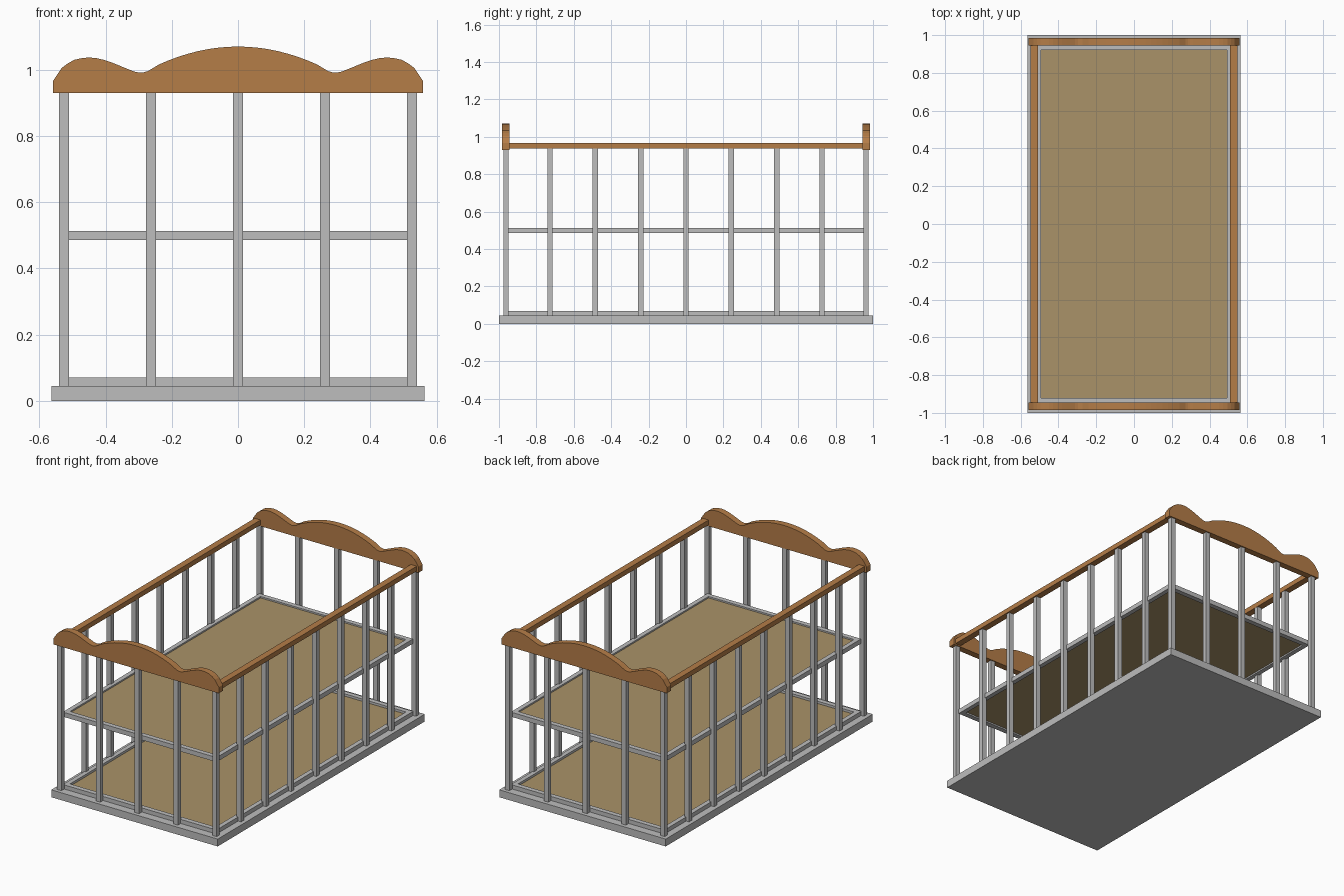
import bpy, bmesh

if "Cube" in bpy.data.objects:
    bpy.data.objects.remove(bpy.data.objects["Cube"])


def material(name, rgb):
    m = bpy.data.materials.new(name)
    m.diffuse_color = (*rgb, 1)
    m.use_nodes = True
    m.node_tree.nodes["Principled BSDF"].inputs["Base Color"].default_value = m.diffuse_color
    return m


GREY = material("grey metal", (0.51, 0.51, 0.51))
WOOD = material("warm wood", (0.46, 0.205, 0.064))
TAN = material("tan board", (0.40, 0.29, 0.14))


def finish(bm, name, mat):
    bmesh.ops.recalc_face_normals(bm, faces=bm.faces)
    me = bpy.data.meshes.new(name)
    bm.to_mesh(me)
    bm.free()
    me.materials.append(mat)
    ob = bpy.data.objects.new(name, me)
    bpy.context.collection.objects.link(ob)
    return ob


def box(name, lo, hi, mat):
    bm = bmesh.new()
    bmesh.ops.create_cube(bm, size=1)
    for v in bm.verts:
        v.co = [(a + b) / 2 + c * (b - a) for a, b, c in zip(lo, hi, v.co)]
    return finish(bm, name, mat)


def ring(name, outer, inner, z0, z1, mat):
    """Rectangular frame with an open middle."""
    bm = bmesh.new()
    corners = [(-1, -1), (1, -1), (1, 1), (-1, 1)]
    loops = [[bm.verts.new((sx * w, sy * d, z)) for sx, sy in corners]
             for (w, d), z in ((outer, z0), (outer, z1), (inner, z1), (inner, z0))]
    for k in range(4):
        a, b = loops[k], loops[(k + 1) % 4]
        for i in range(4):
            j = (i + 1) % 4
            bm.faces.new((a[i], a[j], b[j], b[i]))
    return finish(bm, name, mat)


# base slab
box("base_slab", (-0.563, -1, 0), (0.563, 1, 0.045), GREY)

# lower and middle frames with their boards
for name, z0, z1, p0, p1 in (("lower", 0.045, 0.07, 0.045, 0.056),
                             ("middle", 0.485, 0.513, 0.494, 0.504)):
    ring(name + "_frame", (0.52, 0.95), (0.492, 0.92), z0, z1, GREY)
    box(name + "_board", (-0.493, -0.921, p0), (0.493, 0.921, p1), TAN)


# upright bars
def post(name, x, y, top):
    box(name, (x - 0.015, y - 0.014, 0.045), (x + 0.015, y + 0.014, top), GREY)


for s, end in ((-1, "front"), (1, "back")):
    for i in range(-2, 3):
        post(end + "_bar", i * 0.2625, s * 0.963, 0.935)
for s, side in ((-1, "left"), (1, "right")):
    for i in range(-3, 4):
        post(side + "_bar", s * 0.525, i * 0.2425, 0.94)
    # side top rail
    box(side + "_top_rail", (s * 0.528 - 0.02, -0.946, 0.937),
        (s * 0.528 + 0.02, 0.946, 0.967), WOOD)

# scalloped end boards: central arch plus a shoulder, mirrored
half = [(0.03 * i, 1.07 - 0.95 * (0.03 * i) ** 2) for i in range(9)]
half += [(0.272, 0.996), (0.285, 0.992), (0.297, 0.991), (0.312, 0.994),
         (0.335, 1.003), (0.357, 1.012), (0.382, 1.022), (0.406, 1.03),
         (0.428, 1.035), (0.45, 1.037), (0.472, 1.035), (0.494, 1.03),
         (0.513, 1.02), (0.533, 1.005), (0.559, 0.966), (0.559, 0.929)]
outline = half + [(-x, z) for x, z in reversed(half[1:])]
for s, end in ((-1, "front"), (1, "back")):
    bm = bmesh.new()
    face = bm.faces.new([bm.verts.new((x, s * 0.964 - 0.02, z)) for x, z in outline])
    ext = bmesh.ops.extrude_face_region(bm, geom=[face], use_keep_orig=True)
    bmesh.ops.translate(bm, vec=(0, 0.04, 0),
                        verts=[g for g in ext["geom"] if isinstance(g, bmesh.types.BMVert)])
    finish(bm, end + "_scalloped_board", WOOD)
